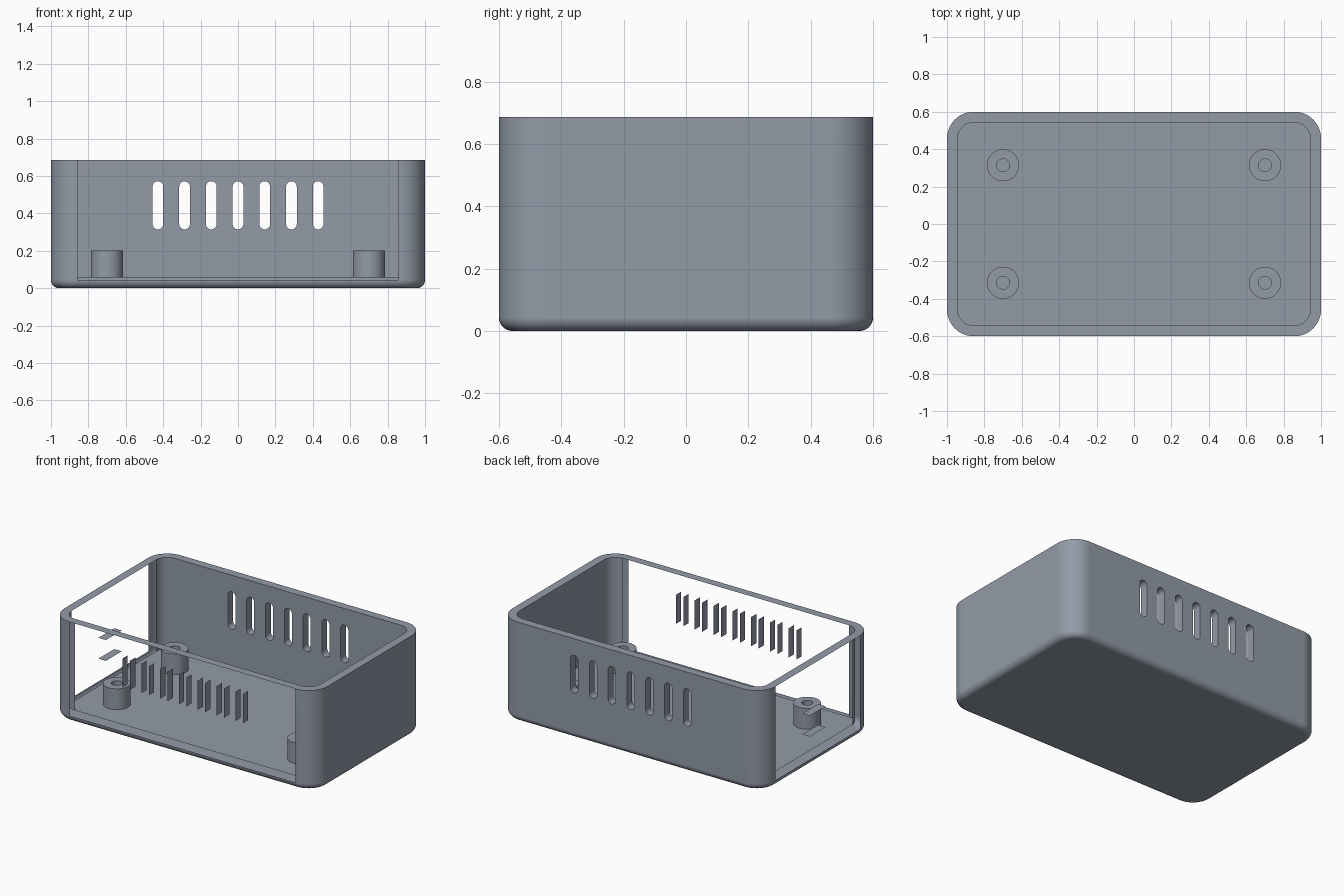
import bpy, bmesh, math
from mathutils import Vector

cube = bpy.data.objects.get("Cube")
if cube:
    bpy.data.objects.remove(cube, do_unlink=True)

MM = 2 / 70                       # design unit: the case is 70 x 42 x 24
HX, HY, H = 35 * MM, 21 * MM, 24 * MM
WALL, CORNER, FILLET = 2 * MM, 5 * MM, 1.5 * MM
SEG = 12

grey = bpy.data.materials.new("slate grey plastic")
grey.use_nodes = True
COLOUR = (0.29, 0.33, 0.39, 1)
grey.diffuse_color = COLOUR
grey.node_tree.nodes["Principled BSDF"].inputs["Base Color"].default_value = COLOUR


def add_object(name, bm):
    mesh = bpy.data.meshes.new(name)
    bm.to_mesh(mesh)
    bm.free()
    mesh.materials.append(grey)
    obj = bpy.data.objects.new(name, mesh)
    bpy.context.collection.objects.link(obj)
    return obj


def smooth(obj):
    bpy.ops.object.select_all(action='DESELECT')
    obj.select_set(True)
    bpy.context.view_layer.objects.active = obj
    bpy.ops.object.shade_smooth_by_angle(angle=math.radians(30))


def rounded_ring(bm, inset, z):
    """Rounded rectangle loop, inset from the outer outline."""
    r = CORNER - inset
    ring = []
    for k, (sx, sy) in enumerate([(1, 1), (-1, 1), (-1, -1), (1, -1)]):
        for i in range(SEG + 1):
            a = (k + i / SEG) * math.pi / 2
            ring.append(bm.verts.new((sx * (HX - CORNER) + r * math.cos(a),
                                      sy * (HY - CORNER) + r * math.sin(a), z)))
    return ring


def bridge(bm, a, b):
    n = len(a)
    for i in range(n):
        j = (i + 1) % n
        bm.faces.new((a[i], a[j], b[j], b[i]))


def stadium(bm, centre, along, across, half, r, axis):
    """Prism with round ends; axis is the full extrusion vector."""
    pts = []
    for side in (1, -1):
        for i in range(17):
            a = math.pi * i / 16
            pts.append(centre + side * (along * (half + r * math.sin(a)) + across * r * math.cos(a)))
    low = [bm.verts.new(p - axis / 2) for p in pts]
    high = [bm.verts.new(p + axis / 2) for p in pts]
    bridge(bm, low, high)
    bm.faces.new(low[::-1])
    bm.faces.new(high)


# Open tray: filleted outside, rim, inside walls, floor
bm = bmesh.new()
rings = []
for i in range(9):
    a = i / 8 * math.pi / 2
    rings.append(rounded_ring(bm, FILLET * (1 - math.sin(a)), FILLET * (1 - math.cos(a))))
rings += [rounded_ring(bm, 0, H), rounded_ring(bm, WALL, H), rounded_ring(bm, WALL, WALL)]
for a, b in zip(rings, rings[1:]):
    bridge(bm, a, b)
bm.faces.new(rings[0][::-1])
bm.faces.new(rings[-1])
bmesh.ops.recalc_face_normals(bm, faces=bm.faces)
case = add_object("case_shell", bm)

# Cutters: vent slots through the long walls, port in one short wall
X, Y, Z = Vector((1, 0, 0)), Vector((0, 1, 0)), Vector((0, 0, 1))
bm = bmesh.new()
for i in range(-3, 4):
    stadium(bm, Vector((i * 5 * MM, 0, 15.5 * MM)), Z, X, 3.5 * MM, MM, Y * 2)
stadium(bm, Vector((-HX, 0, 9.5 * MM)), Y, Z, 3 * MM, 2.5 * MM, X * 0.3)
bmesh.ops.recalc_face_normals(bm, faces=bm.faces)
cutter = add_object("opening_cutter", bm)
cutter.hide_render = True

cut = case.modifiers.new("openings", 'BOOLEAN')
cut.operation, cut.solver, cut.object = 'DIFFERENCE', 'EXACT', cutter
graph = bpy.context.evaluated_depsgraph_get()
case.data = bpy.data.meshes.new_from_object(case.evaluated_get(graph))
case.modifiers.clear()
bpy.data.objects.remove(cutter, do_unlink=True)


# Open the front and right walls, keeping only the straight slot and port sides
def is_open(face):
    c, n = face.calc_center_median(), face.normal
    if c.z < FILLET or c.z > H - 0.001:
        return False
    if c.y < -HY + WALL + 0.001 and abs(c.x) < HX - CORNER:
        return abs(n.x) < 0.999
    if c.x < -HX + WALL + 0.001 and abs(c.y) < HY - CORNER:
        return abs(n.z) < 0.999
    return False


bm = bmesh.new()
bm.from_mesh(case.data)
bmesh.ops.delete(bm, geom=[f for f in bm.faces if is_open(f)], context='FACES')
bm.to_mesh(case.data)
bm.free()
smooth(case)
weighted = case.modifiers.new("flat walls", 'WEIGHTED_NORMAL')
weighted.keep_sharp = True

# Four hollow screw posts
for sx, side in ((1, "left"), (-1, "right")):
    for sy, end in ((1, "back"), (-1, "front")):
        bm = bmesh.new()
        loops = []
        for r, z in ((3, 2), (3, 7), (1.2, 7), (1.2, 2)):
            loops.append([bm.verts.new((sx * 24.5 * MM + r * MM * math.cos(t * math.pi / 20),
                                        sy * 11 * MM + r * MM * math.sin(t * math.pi / 20),
                                        z * MM)) for t in range(40)])
        for a, b in zip(loops, loops[1:]):
            bridge(bm, a, b)
        smooth(add_object(f"screw_post_{end}_{side}", bm))
